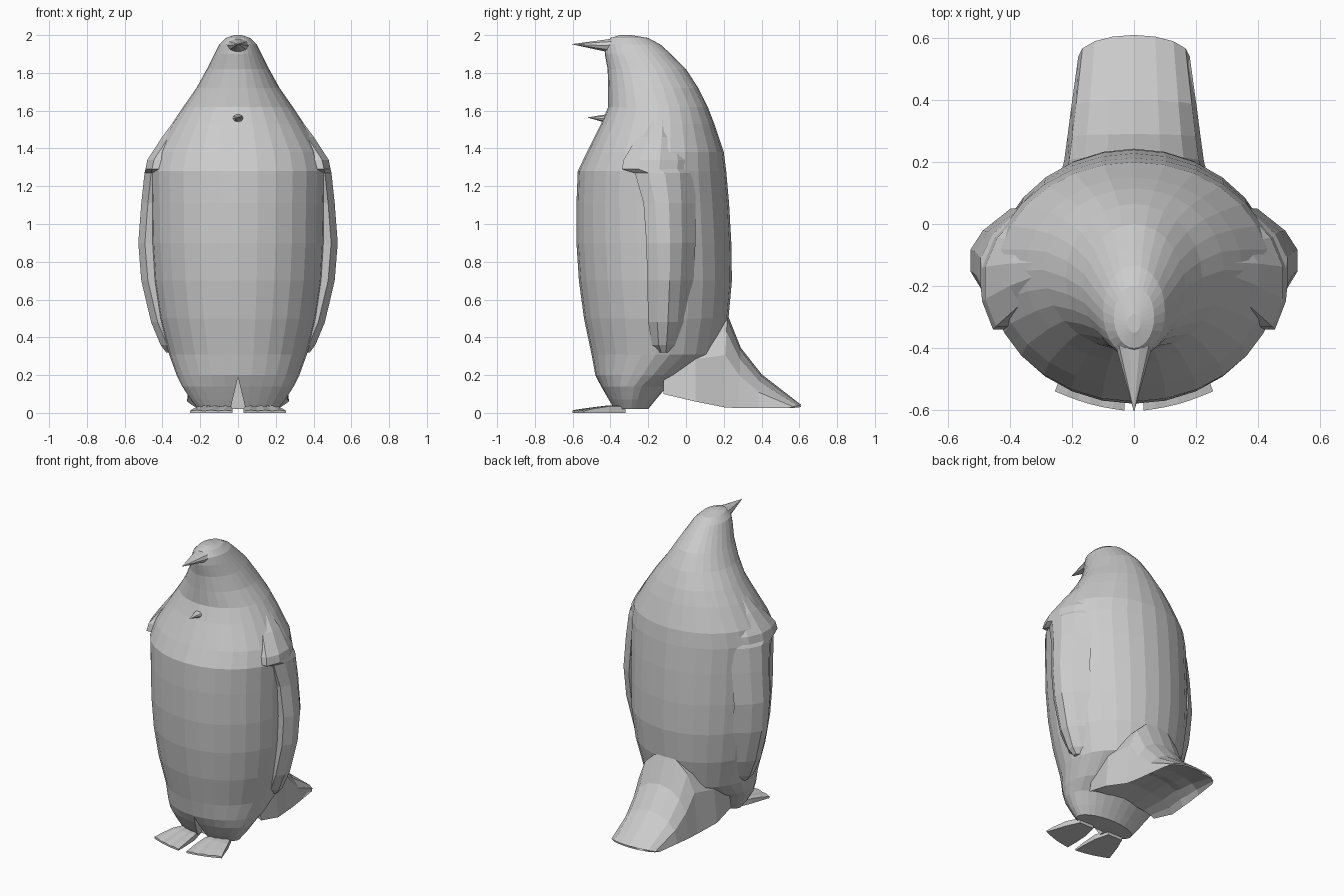
import bpy, bmesh, math
from mathutils import Vector

if "Cube" in bpy.data.objects:
    bpy.data.objects.remove(bpy.data.objects["Cube"])


def loft(name, rings):
    """Join equal-length closed rings with faces and cap both ends."""
    bm = bmesh.new()
    rows = [[bm.verts.new(p) for p in r] for r in rings]
    n = len(rows[0])
    for a, b in zip(rows, rows[1:]):
        for i in range(n):
            j = (i + 1) % n
            bm.faces.new((a[i], a[j], b[j], b[i]))
    bm.faces.new(rows[0])
    bm.faces.new(rows[-1])
    bmesh.ops.recalc_face_normals(bm, faces=bm.faces)
    me = bpy.data.meshes.new(name)
    bm.to_mesh(me)
    bm.free()
    ob = bpy.data.objects.new(name, me)
    bpy.context.collection.objects.link(ob)
    return ob


def mirrored(name, rings):
    """Build the part on both sides of x = 0."""
    for side, s in (("left", 1), ("right", -1)):
        loft(f"{name}_{side}", [[(s * x, y, z) for x, y, z in r] for r in rings])


# body: z, half width, front y, back y
profile = [
    (0.02, 0.21, -0.38, -0.20), (0.07, 0.25, -0.41, -0.16),
    (0.14, 0.295, -0.45, -0.10), (0.20, 0.325, -0.48, 0.02),
    (0.31, 0.365, -0.50, 0.18), (0.50, 0.415, -0.54, 0.225),
    (0.70, 0.445, -0.567, 0.243), (0.90, 0.457, -0.58, 0.24),
    (1.11, 0.46, -0.58, 0.228), (1.28, 0.465, -0.573, 0.213),
    (1.38, 0.44, -0.525, 0.20), (1.53, 0.35, -0.45, 0.15),
    (1.62, 0.29, -0.412, 0.115), (1.72, 0.22, -0.412, 0.065),
    (1.82, 0.165, -0.415, 0.0), (1.90, 0.125, -0.43, -0.08),
    (1.95, 0.10, -0.43, -0.135), (1.985, 0.065, -0.40, -0.20),
    (2.0, 0.02, -0.35, -0.29),
]
N = 28
rings = []
for z, w, f, b in profile:
    cy, d = (f + b) / 2, (b - f) / 2
    rings.append([(w * math.cos(2 * math.pi * i / N), cy + d * math.sin(2 * math.pi * i / N), z)
                  for i in range(N)])
body = loft("body", rings)

# notch between the legs
cutter = loft("leg_notch_cutter", [[(-0.05, y, -0.02), (0.05, y, -0.02), (0, y, 0.19)]
                                   for y in (-0.7, -0.34)])
cutter.hide_render = True
cutter.hide_set(True)
cut = body.modifiers.new("leg_notch", "BOOLEAN")
cut.operation = "DIFFERENCE"
cut.object = cutter

# wings: z, front y, back y, outer x
wing = [(0.32, -0.15, -0.07, 0.38), (0.36, -0.18, -0.04, 0.41),
        (0.48, -0.20, -0.01, 0.46), (0.70, -0.205, 0.01, 0.512),
        (0.90, -0.21, 0.02, 0.528), (1.11, -0.225, 0.02, 0.512),
        (1.27, -0.27, 0.02, 0.495), (1.29, -0.34, 0.02, 0.49),
        (1.34, -0.33, 0.02, 0.48), (1.46, -0.26, -0.02, 0.402),
        (1.58, -0.20, -0.06, 0.312)]
rings = []
for z, f, b, x in wing:
    d = b - f
    rings.append([(x - 0.13, f, z), (x - 0.035, f, z), (x, f + 0.25 * d, z),
                  (x, f + 0.55 * d, z), (x - 0.04, f + 0.82 * d, z),
                  (x - 0.13, b + 0.03, z)])
mirrored("wing", rings)

# tail: y, half width, ridge z, edge z, underside arch, backward bow, roundness
tail = [(-0.12, 0.26, 0.30, 0.10, 0.04, 0.0, 0.6), (0.05, 0.27, 0.46, 0.06, 0.10, 0.0, 0.6),
        (0.20, 0.226, 0.52, 0.03, 0.12, 0.02, 0.6), (0.28, 0.215, 0.345, 0.025, 0.10, 0.01, 0.65),
        (0.38, 0.202, 0.205, 0.025, 0.08, 0.02, 0.8), (0.54, 0.18, 0.042, 0.025, 0.008, 0.07, 0.8)]
rings = []
for y, w, top, edge, arch, bow, rnd in tail:
    ring = []
    for i in range(9):
        a = math.pi * i / 8
        s = math.sin(a)
        ring.append((w * math.cos(a), y + bow * s, edge + (top - edge) * s ** rnd))
    for i in range(7, 0, -1):
        a = math.pi * i / 8
        s = math.sin(a)
        ring.append((w * 0.97 * math.cos(a), y + bow * s, edge + arch * s - 0.002))
    rings.append(ring)
loft("tail", rings)


# beaks: base centre, half width, half height, tip
def beak(name, y, z, w, h, tip):
    base = [Vector((w * math.cos(a), y, z + h * math.sin(a)))
            for a in (2 * math.pi * i / 10 for i in range(10))]
    t = Vector(tip)
    loft(name, [base, [p.lerp(t, 0.45) for p in base], [p.lerp(t, 0.985) for p in base]])


beak("beak", -0.39, 1.943, 0.06, 0.04, (0, -0.607, 1.952))
beak("chest_tuft", -0.42, 1.558, 0.032, 0.024, (0, -0.524, 1.564))

# feet: inner corner, outer corner, top height, forward bow of the row
foot = [((0.03, -0.602), (0.255, -0.54), 0.010, 0.010), ((0.03, -0.52), (0.237, -0.49), 0.022, 0.0),
        ((0.035, -0.42), (0.21, -0.41), 0.034, 0.0), ((0.06, -0.32), (0.17, -0.32), 0.034, 0.0)]
rings = []
for (x0, y0), (x1, y1), top, bow in foot:
    row = [(x0 + (x1 - x0) * t, y0 + (y1 - y0) * t - bow * math.sin(math.pi * t), t)
           for t in (i / 6 for i in range(7))]
    upper = [(x, y, top + (0.005 if i % 2 else 0)) for i, (x, y, t) in enumerate(row)]
    rings.append(upper + [(x, y, 0.0) for x, y, t in reversed(row)])
mirrored("foot", rings)
